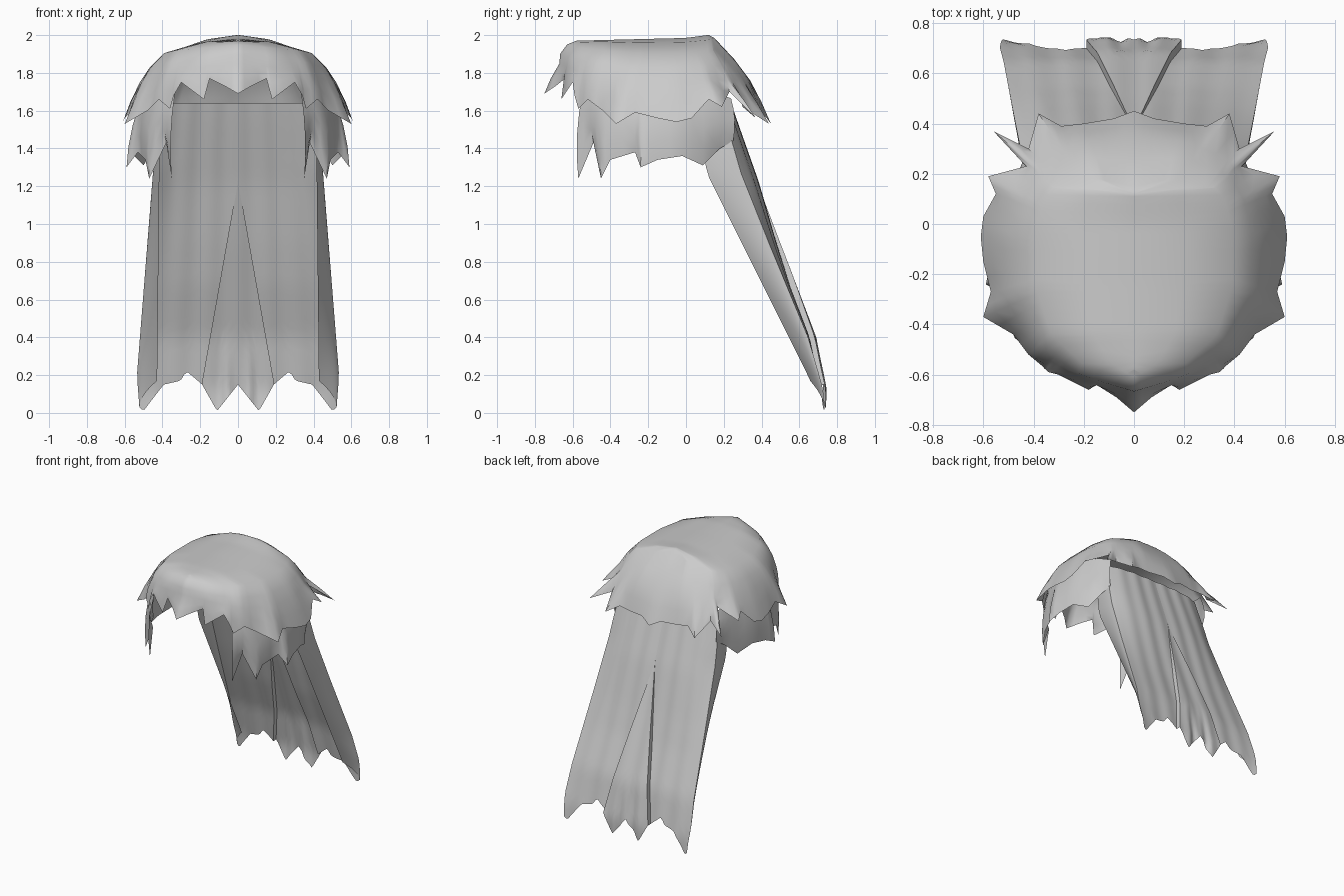
import bpy, math

if "Cube" in bpy.data.objects:
    bpy.data.objects.remove(bpy.data.objects["Cube"])

CENTRE_Y = -0.1


def lerp_table(table, t):
    """Linear interpolation in rows of (key, tuple of values)."""
    if t <= table[0][0]:
        return table[0][1]
    for (a, p), (b, q) in zip(table, table[1:]):
        if t <= b:
            f = (t - a) / max(b - a, 1e-6)
            return tuple(i + (j - i) * f for i, j in zip(p, q))
    return table[-1][1]


def val(pairs, t):
    return lerp_table([(k, (v,)) for k, v in pairs], t)[0]


def angle(p):
    """Angle around the head, 0 at the front and pi at the back."""
    return math.atan2(max(p[0], 0), -(p[1] - CENTRE_Y))


def by_angle(points):
    return sorted((angle(p), p) for p in points)


def mix(a, b, f, bulge=0.0, lift=0.0):
    k = 1 + bulge * 4 * f * (1 - f)
    q = [i + (j - i) * f for i, j in zip(a, b)]
    return (q[0] * k, CENTRE_Y + (q[1] - CENTRE_Y) * k, q[2] + lift)


def subdivide(points, n):
    out = []
    for a, b in zip(points, points[1:]):
        out += [mix(a, b, i / n) for i in range(n)]
    return out + [points[-1]]


def sheet(name, columns):
    """Skin neighbouring columns of points with quads, mirrored in x."""
    n = len(columns[0])
    verts = [p for c in columns for p in c]
    faces = [(i * n + j, (i + 1) * n + j, (i + 1) * n + j + 1, i * n + j + 1)
             for i in range(len(columns) - 1) for j in range(n - 1)]
    me = bpy.data.meshes.new(name)
    me.from_pydata(verts, [], faces)
    ob = bpy.data.objects.new(name, me)
    bpy.context.collection.objects.link(ob)
    bpy.ops.object.select_all(action='DESELECT')
    ob.select_set(True)
    bpy.context.view_layer.objects.active = ob
    bpy.ops.object.mode_set(mode='EDIT')
    bpy.ops.mesh.select_all(action='SELECT')
    bpy.ops.mesh.remove_doubles(threshold=0.0005)
    bpy.ops.mesh.normals_make_consistent(inside=False)
    bpy.ops.object.mode_set(mode='OBJECT')
    bpy.ops.object.shade_smooth_by_angle(angle=math.radians(50))
    ob.modifiers.new("mirror", 'MIRROR').merge_threshold = 0.001
    return ob


# Hair cap: crown ridge, shoulder line, middle line and ragged rim (right half)
shoulder = by_angle([(0, -.63, 1.95), (.2, -.56, 1.93), (.33, -.44, 1.92), (.39, -.25, 1.905),
                     (.39, 0, 1.905), (.34, .14, 1.915), (.15, .18, 1.95), (0, .15, 1.985)])
middle = by_angle([(0, -.67, 1.85), (.2, -.62, 1.83), (.38, -.52, 1.79), (.51, -.3, 1.75),
                   (.52, -.05, 1.75), (.48, .12, 1.76), (.37, .26, 1.76), (.2, .33, 1.77),
                   (0, .34, 1.76)])
rim = [(0, -.75, 1.69), (.07, -.69, 1.73), (.15, -.64, 1.77), (.18, -.66, 1.66), (.30, -.60, 1.75),
       (.34, -.59, 1.68), (.36, -.57, 1.61), (.42, -.52, 1.66), (.48, -.44, 1.60),
       (.60, -.37, 1.53), (.57, -.27, 1.59), (.60, -.15, 1.56), (.61, -.05, 1.54),
       (.60, .03, 1.56), (.55, .12, 1.66), (.58, .19, 1.62), (.43, .23, 1.70),
       (.56, .37, 1.56), (.42, .30, 1.62), (.38, .44, 1.53), (.29, .39, 1.58),
       (.20, .40, 1.57), (.08, .42, 1.57), (0, .45, 1.53)]
columns = []
for r in subdivide(rim, 2):
    a = angle(r)
    s, m = lerp_table(shoulder, a), lerp_table(middle, a)
    cy = max(-.58, min(.12, s[1] * .95))
    crown = (0, cy, 1.985 + .02 * cy / .15 if cy > 0 else 1.985 + .025 * cy)
    lift = .018 * min(1, s[0] / .3)
    columns.append([crown, mix(crown, s, .5, 0, lift), s, mix(s, m, .5, .03), m,
                    mix(m, r, .5, .01), r])
sheet("hair_cap", columns)

# Ragged side locks under the cap
side_top = by_angle([(.33, -.55, 1.70), (.42, -.46, 1.72), (.48, -.3, 1.74), (.49, -.05, 1.74),
                     (.46, .15, 1.70), (.41, .25, 1.66)])
side_rim = [(.35, -.57, 1.24), (.38, -.49, 1.43), (.47, -.45, 1.24), (.49, -.40, 1.34),
            (.53, -.27, 1.38), (.59, -.24, 1.30), (.57, -.15, 1.34), (.55, -.02, 1.36),
            (.50, .09, 1.31), (.45, .18, 1.40), (.43, .25, 1.44)]
columns = []
for r in subdivide(side_rim, 2):
    t = lerp_table(side_top, angle(r))
    columns.append([mix(t, r, f / 4, .04) for f in range(5)])
sheet("side_locks", columns)

# Long back hair: flat back with a set-back middle wedge, side walls that
# turn forward, and a ragged hem.  s runs 0 (centre) .. 1 (corner) .. 2 (front edge)
hem = [(0, .15), (.21, .01), (.36, .15), (.53, .22), (.58, .17), (.74, .15), (.96, .01),
       (1.0, .03), (1.5, .10), (2, .17)]
back_y = [(0, .74), (.12, .748), (.4, .69), (.9, .50), (1.55, .27), (1.64, .24)]
edge_y = [(0, .73), (.2, .645), (1.27, .11), (1.64, .06)]
half_width = [(0, .52), (.2, .535), (1.4, .44), (1.64, .41)]
front_x = [(0, .43), (1.4, .415), (1.64, .39)]
ROWS, SLIT = 26, .36
inner = [(SLIT * i / 14, 0) for i in range(15)]
outer = [(SLIT + (1 - SLIT) * i / 24, 1) for i in range(25)]
walls = [(1 + i / 8, 1) for i in range(1, 9)]
columns = []
for s, panel in inner + outer + walls:
    low = val(hem, s)
    col = []
    for j in range(ROWS + 1):
        z = 1.64 + (low - 1.64) * j / ROWS
        w, yb = val(half_width, z), val(back_y, z)
        depth = yb - val(edge_y, z)
        wedge = max(0, min(1, (1.22 - z) / 1.07))
        slit = .19 * wedge
        if not panel:
            x = slit * s / SLIT
        else:
            x = slit + (w - slit) * (min(s, 1) - SLIT) / (1 - SLIT)
        u, v = x / w, max(0, s - 1)
        y = yb - .3 * depth * u ** 4 - .7 * depth * v
        x += (val(front_x, z) - w) * v ** 1.6
        if panel:
            y -= .035 * min(1, 2 * wedge) * (1 - u ** 4)
        else:
            # small folds at the hem of the wedge
            y -= .03 * max(0, 1 - abs(x - .06) / .04) * max(0, 1 - z / .4)
        y -= .004 * (1 - u ** 4) * (1 + math.cos(u * 20))
        col.append((x, y, z))
    columns.append(col)
sheet("long_back_hair", columns)
